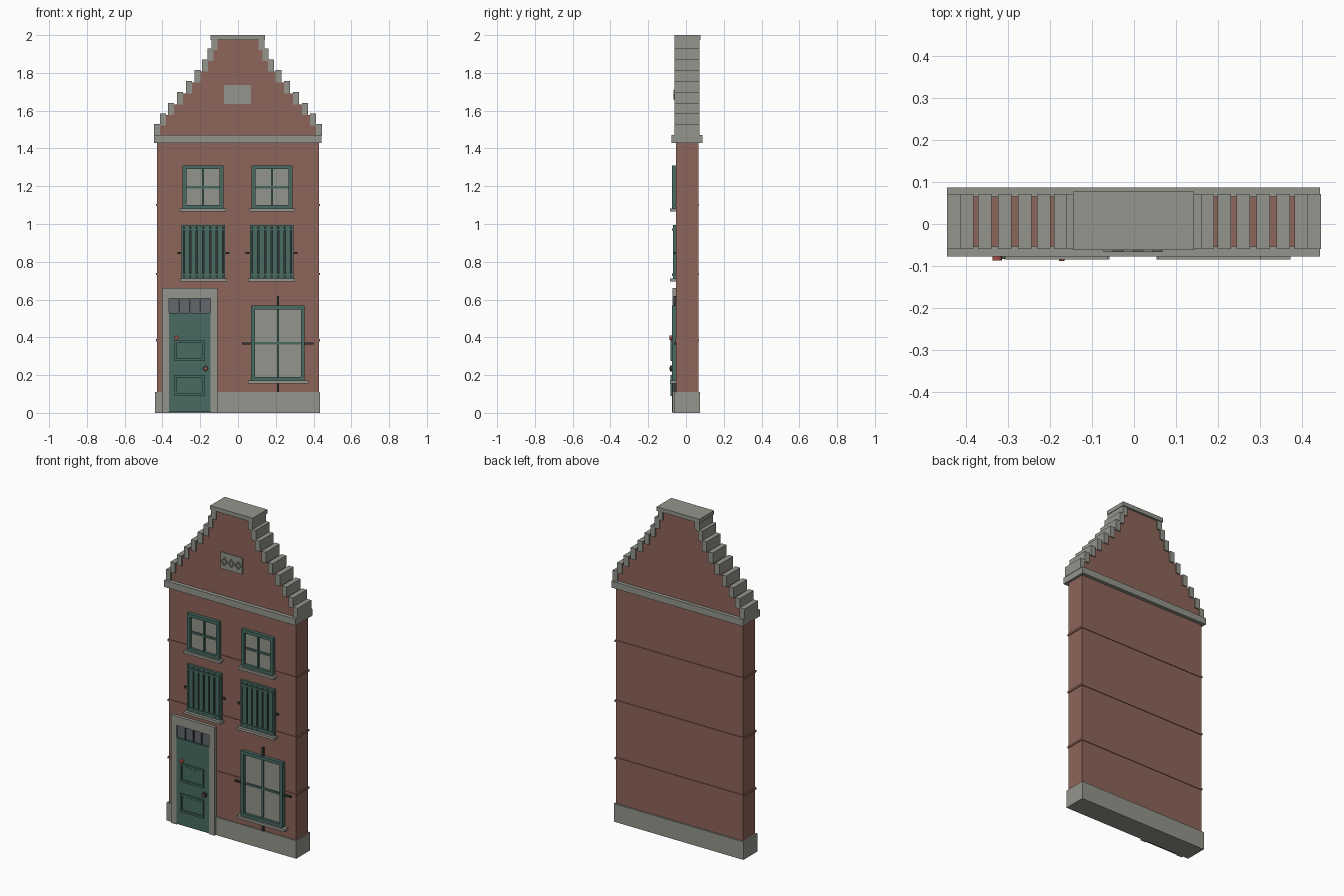
import bpy
import math

if "Cube" in bpy.data.objects:
    bpy.data.objects.remove(bpy.data.objects["Cube"])


def material(name, rgb):
    m = bpy.data.materials.new(name)
    m.diffuse_color = (*rgb, 1.0)
    m.use_nodes = True
    m.node_tree.nodes["Principled BSDF"].inputs["Base Color"].default_value = m.diffuse_color
    return m


BRICK = material("red brick", (0.27, 0.13, 0.10))
STONE = material("grey stone", (0.30, 0.30, 0.27))
GREEN = material("green paint", (0.065, 0.145, 0.12))
IRON = material("dark iron", (0.035, 0.04, 0.04))
SLATE = material("transom glass", (0.125, 0.14, 0.15))
RED = material("red knob", (0.40, 0.08, 0.06))
WALL = -0.053  # front of the brick wall


def add_mesh(name, verts, faces, mat):
    me = bpy.data.meshes.new(name)
    me.from_pydata(verts, [], faces)
    me.materials.append(mat)
    me.update()
    ob = bpy.data.objects.new(name, me)
    bpy.context.collection.objects.link(ob)
    return ob


def prism(name, outline, y0, y1, mat):
    """Extrude a counter-clockwise (x, z) outline from y0 (front) to y1."""
    n = len(outline)
    verts = [(x, y0, z) for x, z in outline] + [(x, y1, z) for x, z in outline]
    faces = [list(range(n)), list(range(2 * n - 1, n - 1, -1))]
    faces += [[i, i + n, (i + 1) % n + n, (i + 1) % n] for i in range(n)]
    return add_mesh(name, verts, faces, mat)


def box(name, x0, x1, y0, y1, z0, z1, mat):
    return prism(name, [(x0, z0), (x1, z0), (x1, z1), (x0, z1)], y0, y1, mat)


def frame(name, x0, x1, z0, z1, w, y0, y1, mat):
    """Rectangular border of width w."""
    box(name + "_left", x0, x0 + w, y0, y1, z0, z1, mat)
    box(name + "_right", x1 - w, x1, y0, y1, z0, z1, mat)
    box(name + "_top", x0 + w, x1 - w, y0, y1, z1 - w, z1, mat)
    box(name + "_bottom", x0 + w, x1 - w, y0, y1, z0, z0 + w, mat)


def window(name, x0, x1, z0, z1):
    cx, cz = (x0 + x1) / 2, (z0 + z1) / 2
    box(name + "_glass", x0 + .01, x1 - .01, -0.058, WALL + .01, z0 + .01, z1 - .01, STONE)
    frame(name + "_frame", x0, x1, z0, z1, 0.02, -0.074, WALL + .01, GREEN)
    box(name + "_mullion", cx - .006, cx + .006, -0.066, WALL, z0 + .02, z1 - .02, GREEN)
    box(name + "_crossbar", x0 + .02, x1 - .02, -0.065, WALL, cz - .006, cz + .006, GREEN)


def sill(name, x0, x1, z0):
    box(name, x0, x1, -0.085, WALL + .01, z0, z0 + .016, STONE)


# Walls, plinth and cornice
box("brick_wall", -0.43, 0.428, WALL, 0.065, 0.05, 1.45, BRICK)
box("plinth", -0.44, 0.435, -0.06, 0.075, 0, 0.11, STONE)
box("cornice", -0.445, 0.443, -0.077, 0.087, 1.43, 1.47, STONE)
for z in (0.385, 0.735, 1.10):
    box("string_course", -0.435, 0.433, WALL - .004, 0.069, z - .006, z + .006, BRICK)

# Stepped gable: stone coping blocks on brick treads
outer = [0.445, 0.414, 0.371, 0.324, 0.276, 0.231, 0.19, 0.162, 0.14]
top = [1.53, 1.585, 1.64, 1.70, 1.757, 1.815, 1.872, 1.93, 1.977]
base = [1.468] + [t - .008 for t in top[:-1]]
profile = [(0.413, 1.46)]
for i, (x, z0, z1) in enumerate(zip(outer, base, top)):
    inner = x - 0.032
    for s in (-1, 1):
        a, b = sorted((s * x, s * inner))
        box("coping_block", a, b, -0.06, 0.072, z0, z1, STONE)
    if i:
        profile += [(outer[i - 1] - .032, z0), (inner, z0)]
profile += [(outer[-1] - .032, 1.98)]
profile += [(-x, z) for x, z in reversed(profile)]
prism("brick_gable", profile, WALL, 0.065, BRICK)
box("gable_cap", -0.145, 0.143, -0.062, 0.078, 1.975, 2.0, STONE)

# Carved plaque with three diamond rings
box("plaque", -0.075, 0.07, -0.06, WALL + .01, 1.635, 1.735, STONE)
for k in (-1, 0, 1):
    for s in (-1, 1):
        for t in (-1, 1):
            cx, cz = -0.0025 + k * 0.047, 1.685
            pts = [(cx + s * .023, cz), (cx, cz + t * .026), (cx, cz + t * .016), (cx + s * .014, cz)]
            prism("plaque_diamond", pts if s * t > 0 else pts[::-1], -0.067, -0.058, STONE)

# Upper windows
for x0, x1 in ((-0.293, -0.077), (0.072, 0.288)):
    window("upper_window", x0, x1, 1.08, 1.31)
    sill("upper_sill", x0 - .014, x1 + .014, 1.065)

# Plank shutters with iron hinges
for x0, x1 in ((-0.298, -0.068), (0.063, 0.293)):
    box("shutter_back", x0 + .005, x1 - .005, -0.06, WALL + .01, .715, .99, IRON)
    frame("shutter_rim", x0, x1, .71, .995, .01, -0.068, WALL, GREEN)
    step = (x1 - x0 - .02) / 6
    for i in range(6):
        a = x0 + .01 + i * step
        box("shutter_plank", a + .004, a + step - .004, -0.068, WALL, .72, .985, GREEN)
    for z in (.725, .965):
        box("shutter_strap", x0 + .005, x1 - .005, -0.074, -0.06, z, z + .012, GREEN)
    for a in (x0 - .022, x1):
        box("shutter_hinge", a, a + .022, -0.064, WALL, .841, .852, IRON)
    sill("shutter_sill", x0 - .01, x1 + .01, .695)

# Large ground floor window with iron anchors
window("large_window", 0.07, 0.353, 0.17, 0.568)
sill("large_sill", 0.053, 0.373, 0.155)
for a, b in ((0.022, 0.07), (0.353, 0.40)):
    box("wall_anchor", a, b, -0.064, WALL, .361, .372, IRON)
for a, b in ((0.568, 0.62), (0.11, 0.155)):
    box("wall_anchor", 0.206, 0.217, -0.066, WALL, a, b, IRON)

# Door surround, transom and door leaf
X0, X1 = -0.365, -0.146
box("surround_left", -0.402, X0, -0.072, WALL + .01, 0, 0.66, STONE)
box("surround_right", X1, -0.108, -0.072, WALL + .01, 0, 0.66, STONE)
box("surround_top", X0, X1, -0.072, WALL + .01, 0.605, 0.66, STONE)
box("transom", X0, X1, -0.062, WALL, 0.525, 0.605, SLATE)
for i in (1, 2, 3):
    x = X0 + (X1 - X0) * i / 4
    box("transom_bar", x - .004, x + .004, -0.068, WALL, 0.525, 0.605, IRON)
box("door", X0, X1, -0.073, WALL, 0.005, 0.53, GREEN)
for z0, z1 in ((.09, .20), (.275, .385)):
    frame("door_panel_trim", -0.335, -0.178, z0, z1, .012, -0.083, -0.07, GREEN)
    box("door_panel", -0.32, -0.193, -0.077, -0.07, z0 + .016, z1 - .016, GREEN)


def disc(name, x, z, r, y0, y1, mat):
    pts = [(x + r * math.cos(i * math.pi / 6), z + r * math.sin(i * math.pi / 6)) for i in range(12)]
    prism(name, pts, y0, y1, mat)


# Door fittings
disc("door_handle", -0.172, 0.235, 0.015, -0.085, -0.07, IRON)
disc("handle_centre", -0.172, 0.235, 0.007, -0.088, -0.08, RED)
disc("door_knocker", -0.326, 0.398, 0.011, -0.087, -0.07, RED)
